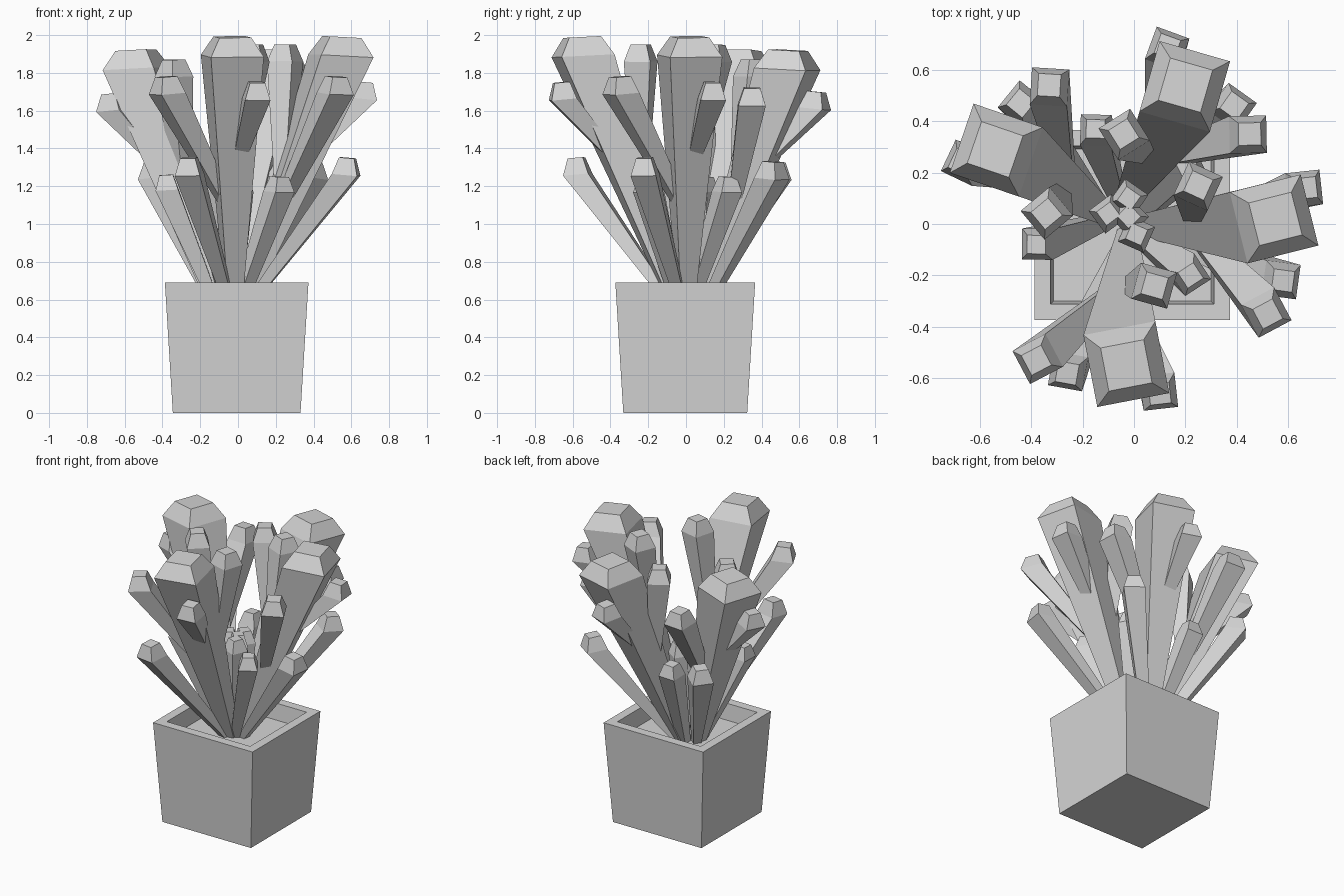
import bpy, bmesh, math
from mathutils import Vector, Matrix

cube = bpy.data.objects.get("Cube")
if cube:
    bpy.data.objects.remove(cube, do_unlink=True)

grey = bpy.data.materials.new("plain_grey")
grey.use_nodes = True
grey.diffuse_color = (0.67, 0.67, 0.67, 1)
grey.node_tree.nodes["Principled BSDF"].inputs["Base Color"].default_value = (0.67, 0.67, 0.67, 1)


def finish(bm, name):
    bmesh.ops.recalc_face_normals(bm, faces=bm.faces)
    mesh = bpy.data.meshes.new(name)
    bm.to_mesh(mesh)
    bm.free()
    mesh.materials.append(grey)
    obj = bpy.data.objects.new(name, mesh)
    bpy.context.collection.objects.link(obj)
    return obj


def loft(bm, rings):
    """Skin a list of square rings and close both ends."""
    loops = [[bm.verts.new(p) for p in ring] for ring in rings]
    for low, high in zip(loops, loops[1:]):
        for i in range(4):
            j = (i + 1) % 4
            bm.faces.new((low[i], low[j], high[j], high[i]))
    bm.faces.new(loops[0][::-1])
    bm.faces.new(loops[-1])


SIGNS = [(-1, -1), (1, -1), (1, 1), (-1, 1)]


def planter():
    # tapered outside, flat rim, sunken soil
    bm = bmesh.new()
    profile = [(0.338, 0.0), (0.38, 0.69), (0.318, 0.69), (0.306, 0.58)]
    loft(bm, [[(sx * r - 0.007, sy * (r - 0.01) - 0.004, z) for sx, sy in SIGNS]
              for r, z in profile])
    finish(bm, "square_planter")


def crystal(name, base, tip, width, root, cap, roll):
    """Leaning square shaft cut almost level, topped by a blunt bevelled cap."""
    axis = (tip - base).normalized()
    up = Vector((0, 0, 1)).lerp(axis, 0.15).normalized()
    u = Vector((0, 0, 1)).cross(axis).normalized()
    u = Matrix.Rotation(math.radians(roll), 3, up) @ u
    v = up.cross(u)
    sections = [(base, width * root), (tip - up * cap, width), (tip, width * 0.6)]
    bm = bmesh.new()
    loft(bm, [[c + (u * sx + v * sy) * w / 2 for sx, sy in SIGNS] for c, w in sections])
    finish(bm, name)


# kind: branching point along the large crystal, then width, root ratio, cap height, roll
KINDS = {
    "large": (0, 0.285, 0.22, 0.1, 12),
    "outer": (0.5, 0.135, 0.35, 0.09, -12),
    "side": (0.36, 0.145, 0.35, 0.09, -14),
    "low": (0, 0.135, 0.3, 0.09, 13),
    "tall_inner": (0.42, 0.145, 0.35, 0.09, -17),
    "short_inner": (0, 0.12, 0.4, 0.08, -20),
    "core": (0, 0.11, 0.4, 0.08, 10),
}

# each cluster: root point, then the tips in the order of KINDS
CLUSTERS = {
    "front": ((-.02, -.02), [(-.03, -.55, 1.99), (.10, -.66, 1.75), (-.38, -.53, 1.78), (-.26, -.58, 1.35),
                             (.08, -.24, 1.95), (.22, -.2, 1.25), (.01, -.04, 1.25)]),
    "left": ((0, 0), [(.55, .02, 1.99), (.67, .14, 1.75), (.52, -.35, 1.78), (.58, -.22, 1.35),
                      (.25, .15, 1.95), (.21, .22, 1.25), (-.02, .03, 1.25)]),
    "back": ((-.05, .07), [(.2, .54, 1.92), (.13, .69, 1.7), (.45, .35, 1.72), (.39, .46, 1.33),
                           (-.04, .35, 1.87), (-.15, .37, 1.24), (-.02, .1, 1.25)]),
    "right": ((-.09, .02), [(-.54, .29, 1.92), (-.67, .24, 1.69), (-.33, .54, 1.72), (-.44, .47, 1.33),
                            (-.34, .04, 1.87), (-.38, -.08, 1.26), (-.1, .04, 1.25)]),
}

planter()
for side, (root, tips) in CLUSTERS.items():
    foot, head = Vector((*root, 0.5)), Vector(tips[0])
    for (kind, (branch, *shape)), tip in zip(KINDS.items(), tips):
        crystal(f"{side}_{kind}_crystal", foot.lerp(head, branch), Vector(tip), *shape)
